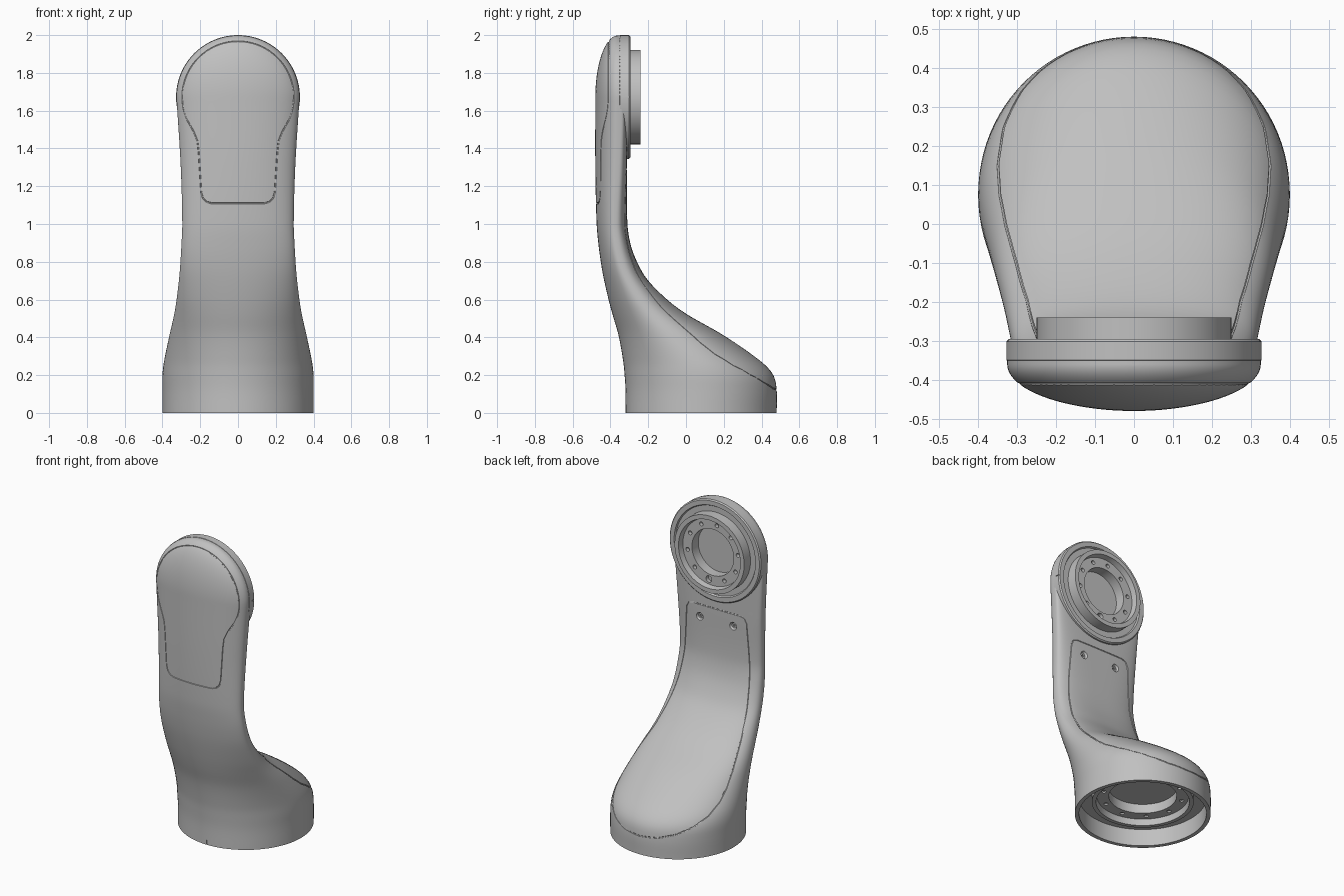
import bpy, bmesh, math
from math import sin, cos, pi, sqrt, radians
from mathutils import Matrix, Vector

cube = bpy.data.objects.get("Cube")
if cube:
    bpy.data.objects.remove(cube, do_unlink=True)

grey = bpy.data.materials.new("satin grey")
grey.use_nodes = True
COLOUR = (0.53, 0.53, 0.53, 1)
grey.diffuse_color = COLOUR
for node in grey.node_tree.nodes:
    if node.type == 'BSDF_PRINCIPLED':
        node.inputs["Base Color"].default_value = COLOUR

HEAD_Z = 1.672    # height of the upper joint axis
HEAD_R = 0.326
BASE_Y = 0.08     # depth of the lower joint axis

# Body sections: height, half width, front, widest depth, back, back squareness
KEYS = [
    (0, .4, -.32, .08, .48, 2),
    (.12, .4, -.32, .08, .48, 2),
    (.2, .4, -.325, .07, .462, 2),
    (.27, .392, -.332, .04, .4, 2),
    (.41, .363, -.357, -.08, .2, 2.1),
    (.525, .337, -.39, -.19, 0, 2.2),
    (.6, .325, -.41, -.25, -.1, 2.3),
    (.7, .313, -.433, -.31, -.2, 2.5),
    (.78, .306, -.448, -.345, -.25, 2.7),
    (.88, .3, -.462, -.37, -.29, 3),
    (1, .295, -.473, -.38, -.31, 3),
    (1.3, .303, -.48, -.37, -.312, 4),
    (HEAD_Z, HEAD_R, -.48, -.36, -.312, 6),
]


def slope(i, k):
    a, b = KEYS[max(i - 1, 0)], KEYS[min(i + 1, len(KEYS) - 1)]
    return (b[k] - a[k]) / (b[0] - a[0])


def section(z):
    """Half width, front, widest depth, back and squareness at a height."""
    if z >= HEAD_Z:
        f = sqrt(max(0, 1 - ((z - HEAD_Z) / HEAD_R) ** 2))
        _, w, yf, ys, yb, n = KEYS[-1]
        return w * f, ys + (yf - ys) * f, ys, yb, n
    i = max(j for j in range(len(KEYS) - 1) if KEYS[j][0] <= z)
    a, b = KEYS[i], KEYS[i + 1]
    h = b[0] - a[0]
    t = (z - a[0]) / h
    out = []
    for k in range(1, 6):
        out.append(a[k] * (1 + 2 * t) * (1 - t) ** 2 + b[k] * t * t * (3 - 2 * t)
                   + h * t * (1 - t) * (slope(i, k) * (1 - t) - slope(i + 1, k) * t))
    return out


def surface(x, z, back):
    """Point on the front or back of the body."""
    w, yf, ys, yb, n = section(z)
    if not back:
        n = 2
    f = max(0, 1 - min(1, abs(x) / w) ** n) ** (1 / n)
    return Vector((x, ys + ((yb if back else yf) - ys) * f, z))


def finish(name, bm):
    bmesh.ops.remove_doubles(bm, verts=bm.verts, dist=1e-6)
    bmesh.ops.recalc_face_normals(bm, faces=bm.faces)
    mesh = bpy.data.meshes.new(name)
    bm.to_mesh(mesh)
    bm.free()
    mesh.materials.append(grey)
    obj = bpy.data.objects.new(name, mesh)
    bpy.context.collection.objects.link(obj)
    return obj


def loft(name, rings, caps=True):
    bm = bmesh.new()
    rows = [[bm.verts.new(p) for p in ring] for ring in rings]
    count = len(rows[0])
    for a, b in zip(rows, rows[1:]):
        for i in range(count):
            j = (i + 1) % count
            bm.faces.new((a[i], a[j], b[j], b[i]))
    if caps:
        bm.faces.new(rows[0])
        bm.faces.new(rows[-1])
    return finish(name, bm)


def lathe(name, profile, frame, steps=96):
    """Revolve (radius, height) points; the ends lie on the axis."""
    rings = [[frame @ Vector((r * cos(2 * pi * i / steps), r * sin(2 * pi * i / steps), h))
              for i in range(steps)] for r, h in profile]
    bm = bmesh.new()
    rows = [[bm.verts.new(p) for p in ring] for ring in rings[1:-1]]
    for a, b in zip(rows, rows[1:]):
        for i in range(steps):
            j = (i + 1) % steps
            bm.faces.new((a[i], a[j], b[j], b[i]))
    bm.faces.new(rows[0])
    bm.faces.new(rows[-1])
    return finish(name, bm)


def cylinder(name, r, low, high, frame, steps=96):
    return lathe(name, [(0, low), (r, low), (r, high), (0, high)], frame, steps)


def box(name, centre, size):
    bm = bmesh.new()
    bmesh.ops.create_cube(bm, size=1, matrix=Matrix.Translation(centre) @ Matrix.Diagonal((*size, 1)))
    return finish(name, bm)


def cut(obj, cutter):
    mod = obj.modifiers.new("cut", 'BOOLEAN')
    mod.operation, mod.solver, mod.object = 'DIFFERENCE', 'EXACT', cutter
    graph = bpy.context.evaluated_depsgraph_get()
    mesh = bpy.data.meshes.new_from_object(obj.evaluated_get(graph))
    obj.modifiers.clear()
    obj.data = mesh
    bpy.data.objects.remove(cutter, do_unlink=True)


def groove(obj, half, back, radius=0.004):
    """Cut a thin panel seam along a mirrored outline, given from top to bottom."""
    loop = half + [(-x, z) for x, z in reversed(half) if x > 0.001]
    path = []
    for (xa, za), (xb, zb) in zip(loop, loop[1:] + loop[:1]):
        parts = max(1, int(math.hypot(xb - xa, zb - za) / 0.03))
        path += [surface(xa + (xb - xa) * k / parts, za + (zb - za) * k / parts, back)
                 for k in range(parts)]
    rings = []
    for i, p in enumerate(path):
        along = (path[(i + 1) % len(path)] - path[i - 1]).normalized()
        side = along.cross(Vector((0, 1, 0.4 if back else 0))).normalized()
        up = side.cross(along)
        rings.append([p + radius * (side * cos(a * pi / 3) + up * sin(a * pi / 3)) for a in range(6)])
    cut(obj, loft("seam_cutter", rings + rings[:1], caps=False))


# Lofted body
def body_ring(z, steps=96):
    w, yf, ys, yb, n = section(z)
    ring = []
    for i in range(steps):
        c, s = cos(2 * pi * i / steps), sin(2 * pi * i / steps)
        e = 2 / n if s > 0 else 1
        x = math.copysign(abs(c) ** e, c) * w
        ring.append((x, ys + (yb - ys if s > 0 else ys - yf) * math.copysign(abs(s) ** e, s), z))
    return ring


heights = [HEAD_Z * i / 76 for i in range(76)]
heights += [HEAD_Z + HEAD_R * sin(radians(a)) for a in (*range(0, 88, 3), 88, 89)]
body = loft("arm_body", [body_ring(z) for z in heights])

wrist = Matrix.Translation((0, 0, HEAD_Z)) @ Matrix.Rotation(-pi / 2, 4, 'X')
base = Matrix.Translation((0, BASE_Y, 0))

# Front cover seam: round top narrowing to a tongue
front = [(.295 * sin(radians(a)), HEAD_Z + .295 * cos(radians(a))) for a in range(0, 116, 5)]
front += [(.235, 1.49), (.215, 1.44), (.208, 1.38), (.195, 1.17), (.185, 1.135), (.165, 1.117), (.14, 1.11)]
groove(body, front, False)

# Back cover seam: sweeps from below the head to the heel
back = [(0, 1.29), (.17, 1.29), (.2, 1.28), (.215, 1.25), (.225, 1.1), (.235, .95), (.25, .8),
        (.275, .64), (.302, .53), (.33, .44), (.345, .37), (.35, .31), (.335, .25), (.29, .2),
        (.22, .16), (.12, .13), (0, .12)]
groove(body, back, True)

# Joint sockets in the body
cut(body, cylinder("wrist_cutter", .155, -.345, -.2, wrist))
cut(body, cylinder("base_cutter", .375, -.1, .13, base))
cut(body, cylinder("bore_cutter", .21, .05, .19, base))

# Alignment mark at the front of the foot
cut(body, box("mark_cutter", (0, -.32, .01), (.006, .012, .04)))

# Cover screws in countersunk holes
for side, label in ((1, "left"), (-1, "right")):
    spot = Matrix.Translation((side * .12, 0, 1.21)) @ Matrix.Rotation(-pi / 2, 4, 'X')
    cut(body, lathe("sink_cutter", [(0, -.34), (.017, -.34), (.017, -.325), (.03, -.305), (0, -.305)], spot, 24))
    screw = cylinder(label + "_cover_screw", .0165, -.345, -.325, spot, 24)
    cut(screw, cylinder("hex_cutter", .008, -.333, -.3, spot, 6))

# Upper joint: rim disc, collar, bolt flange and bore
upper = lathe("upper_joint", [
    (0, -.36), (.3, -.36), (.328, -.35), (.328, -.302), (.321, -.295), (.292, -.295), (.286, -.305),
    (.25, -.305), (.25, -.24), (.222, -.24), (.215, -.275), (.15, -.275), (.15, -.34), (0, -.34)], wrist)
# Lower joint: recessed ring, bolt flange and bore
lower = lathe("lower_joint", [
    (0, .2), (.22, .2), (.22, .15), (.38, .15), (.38, .11), (.3, .11), (.3, .08), (.275, .08),
    (.27, .12), (.2, .12), (.2, .18), (0, .18)], base)

# Bolt circles, with one larger locating hole each
for joint, frame, radius, low, high in ((upper, wrist, .183, -.3, -.25), (lower, base, .235, .1, .14)):
    for i in range(10):
        a = 2 * pi * (i + .25) / 10
        place = frame @ Matrix.Translation((radius * cos(a), radius * sin(a), 0))
        cut(joint, cylinder("bolt_cutter", .021 if i == 2 else .013, low, high, place, 16))

# Alignment mark on the rim
cut(upper, box("tick_cutter", (.328, -.308, HEAD_Z), (.01, .03, .006)))

for obj in list(bpy.context.scene.objects):
    if obj.type == 'MESH' and grey.name in obj.data.materials:
        bpy.ops.object.select_all(action='DESELECT')
        obj.select_set(True)
        bpy.context.view_layer.objects.active = obj
        bpy.ops.object.shade_smooth_by_angle(angle=radians(30))
